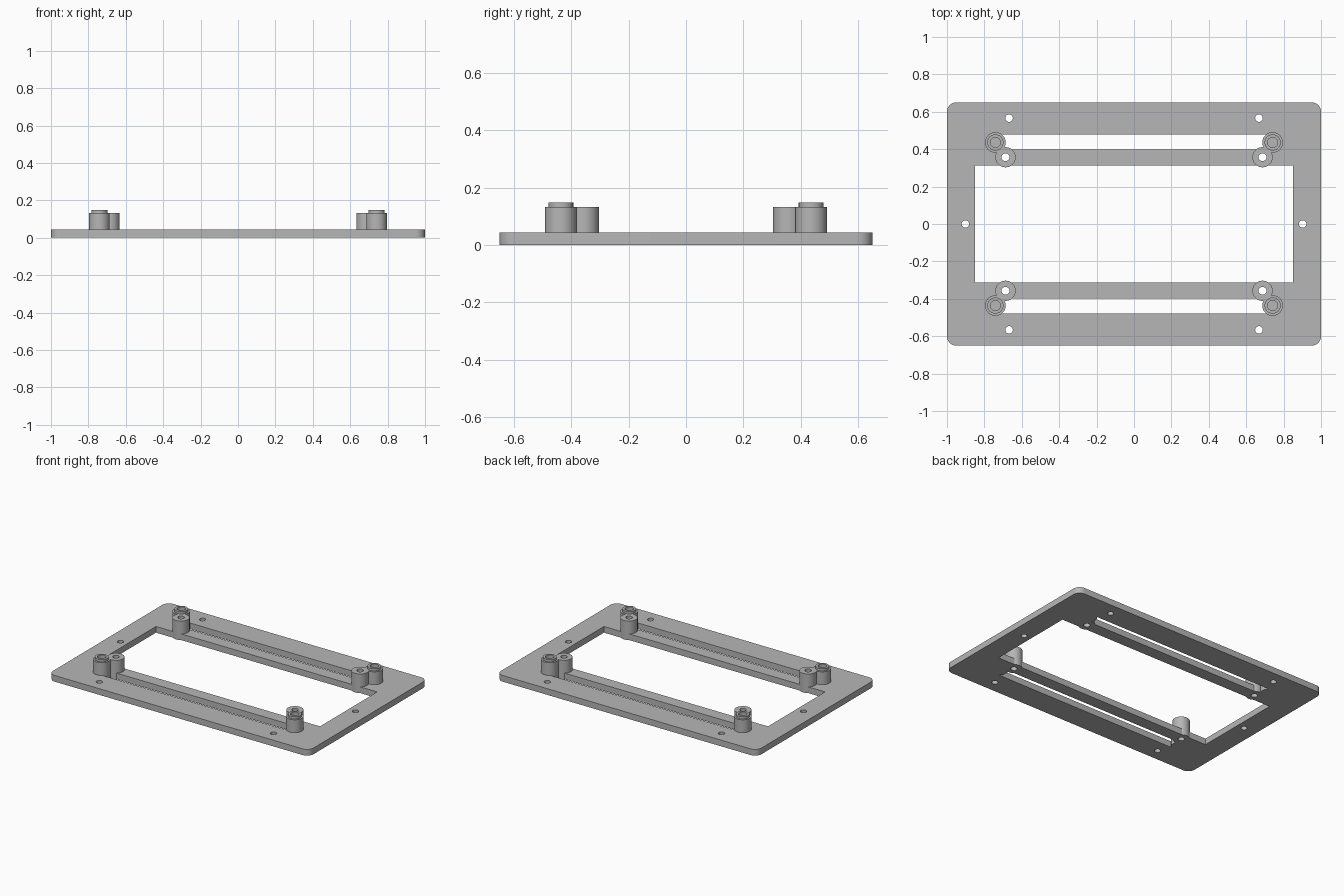
import bpy
import math

if "Cube" in bpy.data.objects:
    bpy.data.objects.remove(bpy.data.objects["Cube"], do_unlink=True)

PLATE_TOP, POST_TOP, COLLAR_TOP = 0.043, 0.132, 0.148

grey = bpy.data.materials.new("plain grey")
grey.use_nodes = True
colour = (0.47, 0.47, 0.47, 1)
grey.diffuse_color = colour
grey.node_tree.nodes["Principled BSDF"].inputs["Base Color"].default_value = colour


def box(name, x0, x1, y0, y1, z0, z1):
    bpy.ops.mesh.primitive_cube_add(
        size=1, location=((x0 + x1) / 2, (y0 + y1) / 2, (z0 + z1) / 2))
    ob = bpy.context.object
    ob.name = name
    ob.scale = (x1 - x0, y1 - y0, z1 - z0)
    bpy.ops.object.transform_apply(location=True, rotation=False, scale=True)
    ob.data.materials.append(grey)
    return ob


def cylinder(name, x, y, radius, z0, z1):
    bpy.ops.mesh.primitive_cylinder_add(
        vertices=48, radius=radius, depth=z1 - z0, location=(x, y, (z0 + z1) / 2))
    ob = bpy.context.object
    ob.name = name
    ob.data.materials.append(grey)
    return ob


def apply_modifier(ob, mod):
    bpy.context.view_layer.objects.active = ob
    bpy.ops.object.modifier_apply(modifier=mod.name)


def combine(ob, tool, operation):
    """Boolean the tool into ob, then discard the tool."""
    mod = ob.modifiers.new(operation, 'BOOLEAN')
    mod.operation = operation
    mod.solver = 'EXACT'
    mod.object = tool
    tool.hide_render = True
    apply_modifier(ob, mod)
    bpy.data.objects.remove(tool, do_unlink=True)


# Plate with rounded vertical corners
frame = box("mounting_frame", -1, 1, -0.65, 0.65, 0, PLATE_TOP)
bevel_weight = frame.data.attributes.new("bevel_weight_edge", 'FLOAT', 'EDGE')
for edge in frame.data.edges:
    a, b = (frame.data.vertices[i].co for i in edge.vertices)
    bevel_weight.data[edge.index].value = 1.0 if abs(a.z - b.z) > 0.01 else 0.0
bevel = frame.modifiers.new("corners", 'BEVEL')
bevel.limit_method = 'WEIGHT'
bevel.width = 0.05
bevel.segments = 8
apply_modifier(frame, bevel)

# Central window and the two long slots
combine(frame, box("window_cutter", -0.849, 0.849, -0.313, 0.313, -0.1, 0.1), 'DIFFERENCE')
for s in (-1, 1):
    y0, y1 = sorted((s * 0.398, s * 0.478))
    combine(frame, box("slot_cutter", -0.71, 0.71, y0, y1, -0.1, 0.1), 'DIFFERENCE')

corners = [(sx, sy) for sx in (-1, 1) for sy in (-1, 1)]

# Paired posts at each corner, the outer one carrying a collar
for sx, sy in corners:
    outer = (sx * 0.741, sy * 0.436)
    inner = (sx * 0.687, sy * 0.357)
    combine(frame, cylinder("outer_post", *outer, 0.055, 0.0, POST_TOP), 'UNION')
    combine(frame, cylinder("inner_post", *inner, 0.054, 0.0, POST_TOP), 'UNION')
    combine(frame, cylinder("collar", *outer, 0.043, 0.1, COLLAR_TOP), 'UNION')

# Blind holes in the collars, through holes in the inner posts and plate
for sx, sy in corners:
    combine(frame, cylinder("blind_cutter", sx * 0.741, sy * 0.436, 0.027, PLATE_TOP, 0.2), 'DIFFERENCE')
    combine(frame, cylinder("post_hole_cutter", sx * 0.687, sy * 0.357, 0.021, -0.1, 0.2), 'DIFFERENCE')
    combine(frame, cylinder("plate_hole_cutter", sx * 0.668, sy * 0.566, 0.02, -0.1, 0.2), 'DIFFERENCE')
for sx in (-1, 1):
    combine(frame, cylinder("side_hole_cutter", sx * 0.902, 0, 0.02, -0.1, 0.2), 'DIFFERENCE')

# Smooth round walls, crisp edges
bpy.ops.object.select_all(action='DESELECT')
frame.select_set(True)
bpy.context.view_layer.objects.active = frame
bpy.ops.object.shade_smooth_by_angle(angle=math.radians(30))
